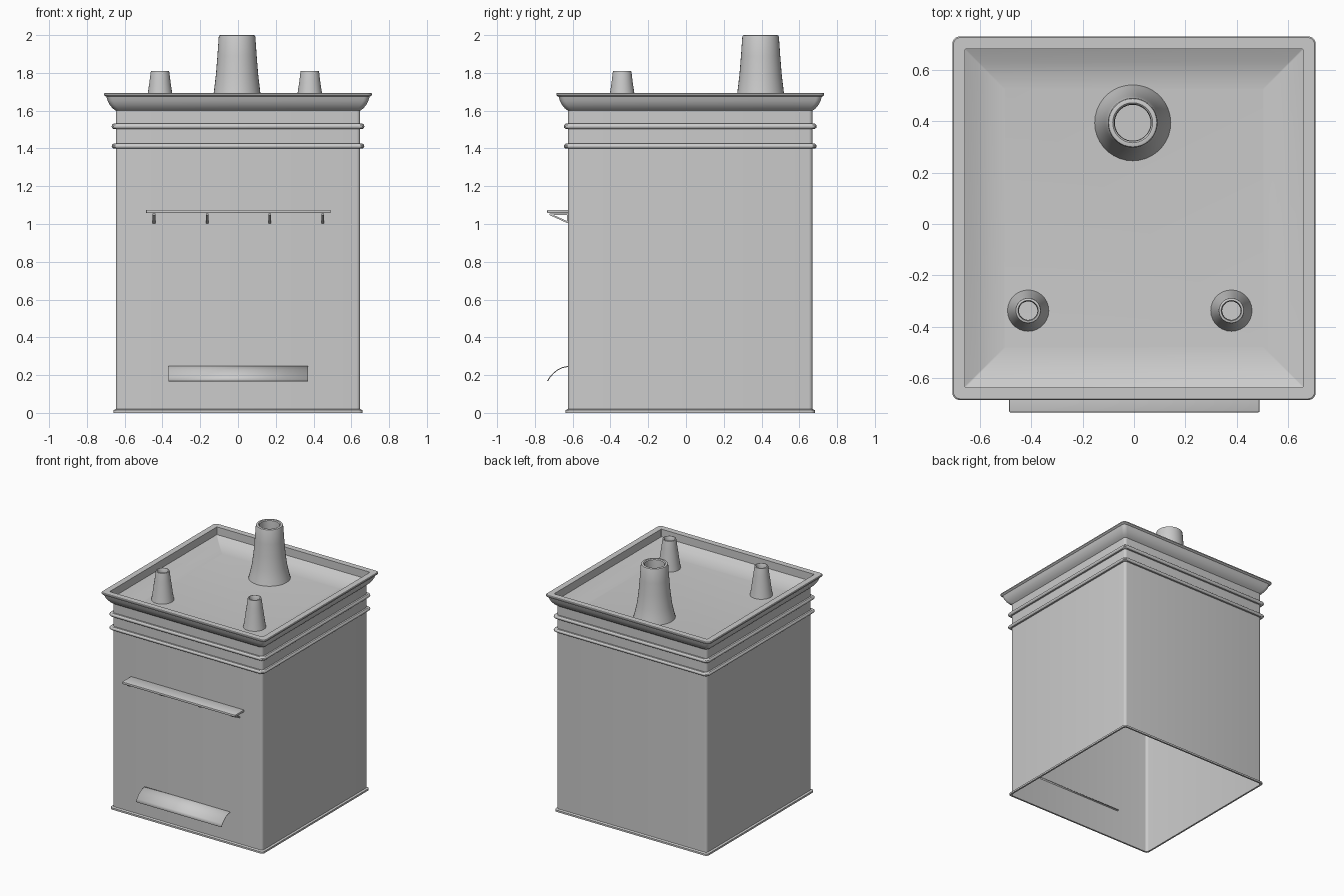
import bpy, bmesh, math
from mathutils import Vector

if "Cube" in bpy.data.objects:
    bpy.data.objects.remove(bpy.data.objects["Cube"])

CY = 0.0225        # centre of the square casing in y
FRONT = CY - 0.647  # front wall plane


def finish(bm, name, angle=35, recalc=True):
    if recalc:
        bmesh.ops.recalc_face_normals(bm, faces=bm.faces)
    me = bpy.data.meshes.new(name)
    bm.to_mesh(me)
    bm.free()
    ob = bpy.data.objects.new(name, me)
    bpy.context.collection.objects.link(ob)
    bpy.context.view_layer.objects.active = ob
    for o in bpy.context.selected_objects:
        o.select_set(False)
    ob.select_set(True)
    bpy.ops.object.shade_smooth_by_angle(angle=math.radians(angle))
    return ob


def skin(bm, rings, closed=False):
    loops = [[bm.verts.new(p) for p in r] for r in rings]
    pairs = list(zip(loops, loops[1:]))
    if closed:
        pairs.append((loops[-1], loops[0]))
    for a, b in pairs:
        n = len(a)
        for i in range(n):
            j = (i + 1) % n
            bm.faces.new((a[i], a[j], b[j], b[i]))
    return loops


def square_ring(h, z, r, seg=5):
    pts = []
    for k, (sx, sy) in enumerate(((1, 1), (-1, 1), (-1, -1), (1, -1))):
        for i in range(seg + 1):
            a = math.pi / 2 * (k + i / seg)
            pts.append((sx * (h - r) + r * math.cos(a),
                        CY + sy * (h - r) + r * math.sin(a), z))
    return pts


def square_sweep(name, profile, r=0.02, closed=False, fill_last=False):
    """Sweep a (half width, height) profile around a rounded square."""
    bm = bmesh.new()
    rings = [square_ring(p[0], p[1], p[2] if len(p) > 2 else r) for p in profile]
    loops = skin(bm, rings, closed)
    if fill_last:
        bm.faces.new(loops[-1])
    return finish(bm, name)


def lathe(name, x, y, profile, seg=32):
    bm = bmesh.new()
    skin(bm, [[(x + r * math.cos(2 * math.pi * i / seg),
                y + r * math.sin(2 * math.pi * i / seg), z) for i in range(seg)]
              for r, z in profile])
    return finish(bm, name, 40)


def box(name, lo, hi, bevel=0.0):
    bm = bmesh.new()
    bmesh.ops.create_cube(bm, size=1)
    for v in bm.verts:
        v.co = Vector([lo[i] + (v.co[i] + 0.5) * (hi[i] - lo[i]) for i in range(3)])
    if bevel:
        bmesh.ops.bevel(bm, geom=bm.edges[:], offset=bevel, segments=2,
                        profile=0.5, affect='EDGES')
    return finish(bm, name)


# open-bottomed casing
square_sweep("casing", [(0.647, 0.0), (0.647, 1.605)])

# foot flange
square_sweep("foot_flange", [(0.647, 0.0), (0.66, 0.0), (0.66, 0.014), (0.647, 0.02)], r=0.022)

# two half-round bands
for name, z, t in (("lower_band", 1.412, 0.013), ("upper_band", 1.517, 0.014)):
    prof = [(0.645, z - t), (0.66, z - t), (0.667, z - t * 0.55), (0.669, z),
            (0.667, z + t * 0.55), (0.66, z + t), (0.645, z + t)]
    square_sweep(name, prof, r=0.025)

# flared cornice, rim and sunken top tray
square_sweep("cornice_and_tray", [
    (0.647, 1.600), (0.664, 1.612), (0.680, 1.632), (0.690, 1.652), (0.697, 1.674),
    (0.705, 1.678), (0.709, 1.683), (0.709, 1.690), (0.705, 1.694),
    (0.660, 1.694, 0.004), (0.660, 1.634, 0.004), (0.610, 1.608, 0.004),
    (0.560, 1.592, 0.004), (0.505, 1.585, 0.004)], r=0.028, fill_last=True)

# main chimney and two small pipes
lathe("chimney", -0.005, 0.395, [
    (0.149, 1.583), (0.137, 1.63), (0.124, 1.69), (0.112, 1.79), (0.104, 1.89),
    (0.097, 1.99), (0.094, 1.998), (0.088, 2.0), (0.078, 2.0), (0.072, 1.994),
    (0.070, 1.95), (0.070, 1.583)], 36)
for name, x in (("left_pipe", -0.413), ("right_pipe", 0.38)):
    lathe(name, x, -0.338, [
        (0.081, 1.583), (0.073, 1.63), (0.065, 1.69), (0.056, 1.75), (0.050, 1.80),
        (0.048, 1.809), (0.044, 1.811), (0.040, 1.811), (0.037, 1.806),
        (0.036, 1.77), (0.036, 1.583)], 28)

# shelf on the front
box("shelf", (-0.487, -0.735, 1.057), (0.49, FRONT + 0.002, 1.075), 0.005)

# shelf brackets: top bar, wall bar and diagonal strut
for k, x in enumerate((-0.445, -0.163, 0.168, 0.449)):
    bm = bmesh.new()
    a, b, c = (-0.722, 1.052), (FRONT, 1.052), (FRONT, 1.008)
    for p, q in ((a, b), (b, c), (c, a)):
        p, q = Vector((x, *p)), Vector((x, *q))
        d = q - p
        m = bmesh.ops.create_cube(bm, size=1)["verts"]
        rot = d.to_track_quat('Y', 'X')
        for v in m:
            v.co = (p + q) / 2 + rot @ Vector((v.co.x * 0.009, v.co.y * d.length, v.co.z * 0.014))
    finish(bm, "shelf_bracket_%d" % (k + 1))

# curved hood over the lower opening, poking slightly through the wall
bm = bmesh.new()
arc = [(-0.735, 0.170), (-0.722, 0.191), (-0.704, 0.211), (-0.682, 0.229),
       (-0.656, 0.242), (-0.632, 0.247), (-0.612, 0.247)]
rows = [[bm.verts.new((x, y, z)) for x in (-0.367, 0.37)] for y, z in arc]
for p, q in zip(rows, rows[1:]):
    bm.faces.new((p[0], p[1], q[1], q[0]))
hood = finish(bm, "lower_hood", recalc=False)
mod = hood.modifiers.new("thickness", 'SOLIDIFY')
mod.thickness = 0.005
